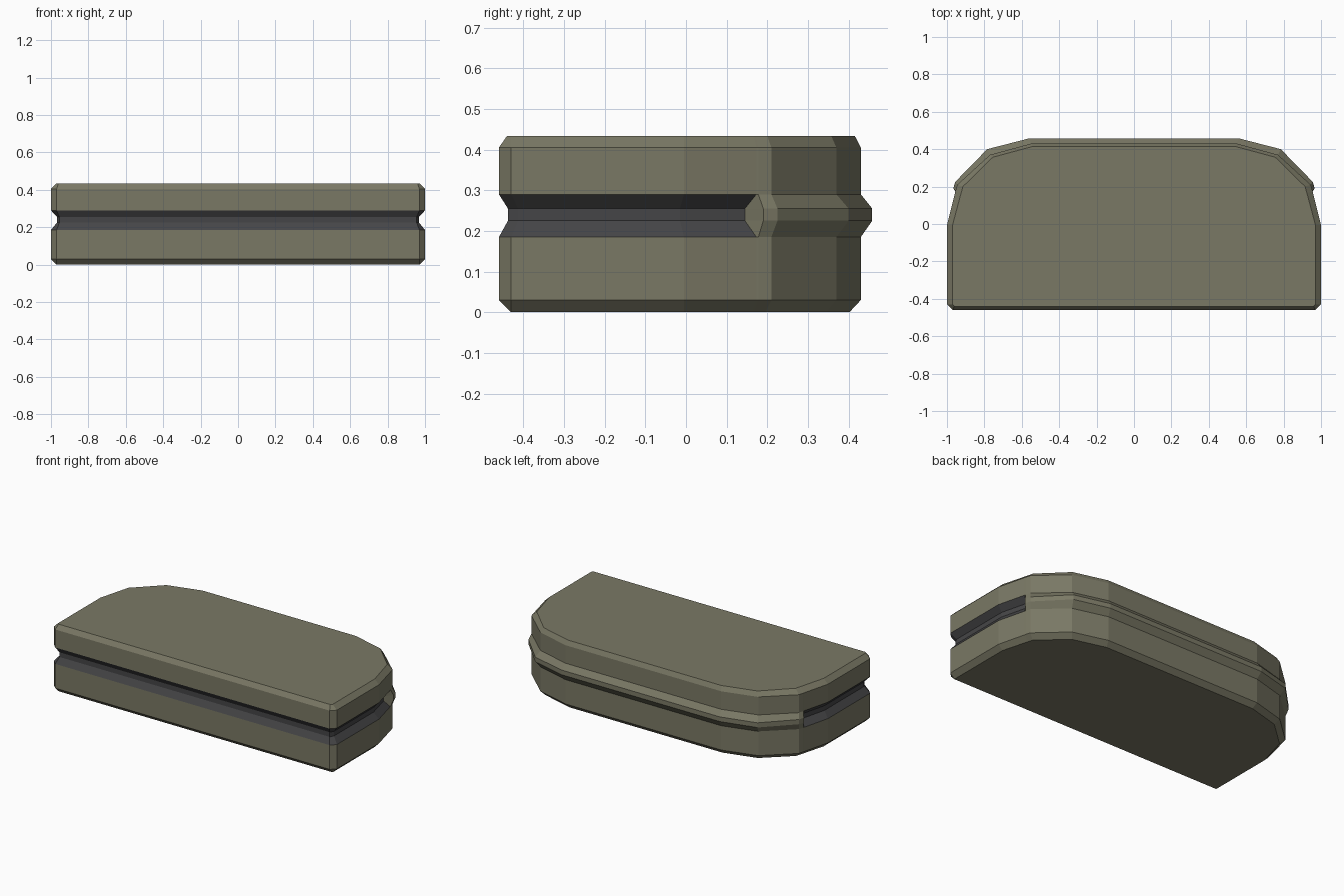
import bpy

if "Cube" in bpy.data.objects:
    bpy.data.objects.remove(bpy.data.objects["Cube"])


def material(name, color):
    m = bpy.data.materials.new(name)
    m.diffuse_color = (*color, 1)
    m.use_nodes = True
    m.node_tree.nodes["Principled BSDF"].inputs["Base Color"].default_value = m.diffuse_color
    return m


# Right half outlines, front to back; points 3 and 4 straddle the groove/ridge joint
BODY = [(.97, -.46), (1, -.43), (1, -.005), (.955, .173), (.954, .178),
        (.945, .21), (.77, .37), (.55, .43)]
BAND = [(.955, -.438), (.968, -.413), (.968, -.015), (.928, .145), (.966, .19),
        (.956, .225), (.785, .40), (.56, .458)]
TOP = [(.96, -.44), (.97, -.43), (.97, -.005), (.924, .167), (.922, .172),
       (.915, .20), (.755, .357), (.54, .415)]
BASE = [(.97, -.43), (.97, -.43), (.97, -.005), (.924, .163), (.922, .168),
        (.915, .195), (.75, .345), (.54, .402)]
LAYERS = [(0, BASE), (.03, BODY), (.185, BODY), (.225, BAND),
          (.255, BAND), (.29, BODY), (.405, BODY), (.434, TOP)]

# Cushioned block lofted through mirrored rings
verts, faces, slots = [], [], []
n = 2 * len(BODY)
for z, half in LAYERS:
    ring = half + [(-x, y) for x, y in reversed(half)]
    verts += [(x, y, z) for x, y in ring]
for k in range(len(LAYERS) - 1):
    for i in range(n):
        j = (i + 1) % n
        a, b = k * n, (k + 1) * n
        faces.append((a + i, a + j, b + j, b + i))
        # dark recessed groove runs along the front and the sides
        in_groove = k in (2, 3, 4) and (i < 3 or i >= n - 4)
        slots.append(int(in_groove))
faces += [tuple(reversed(range(n))), tuple(range(7 * n, 8 * n))]
slots += [0, 0]

mesh = bpy.data.meshes.new("grooved_block")
mesh.from_pydata(verts, [], faces)
mesh.materials.append(material("olive", (.195, .19, .13)))
mesh.materials.append(material("dark_groove", (.06, .06, .063)))
mesh.polygons.foreach_set("material_index", slots)
mesh.validate()
block = bpy.data.objects.new("grooved_block", mesh)
bpy.context.collection.objects.link(block)

# Merge the corner points that collapse on the base
weld = block.modifiers.new("weld", "WELD")
weld.merge_threshold = .0005
